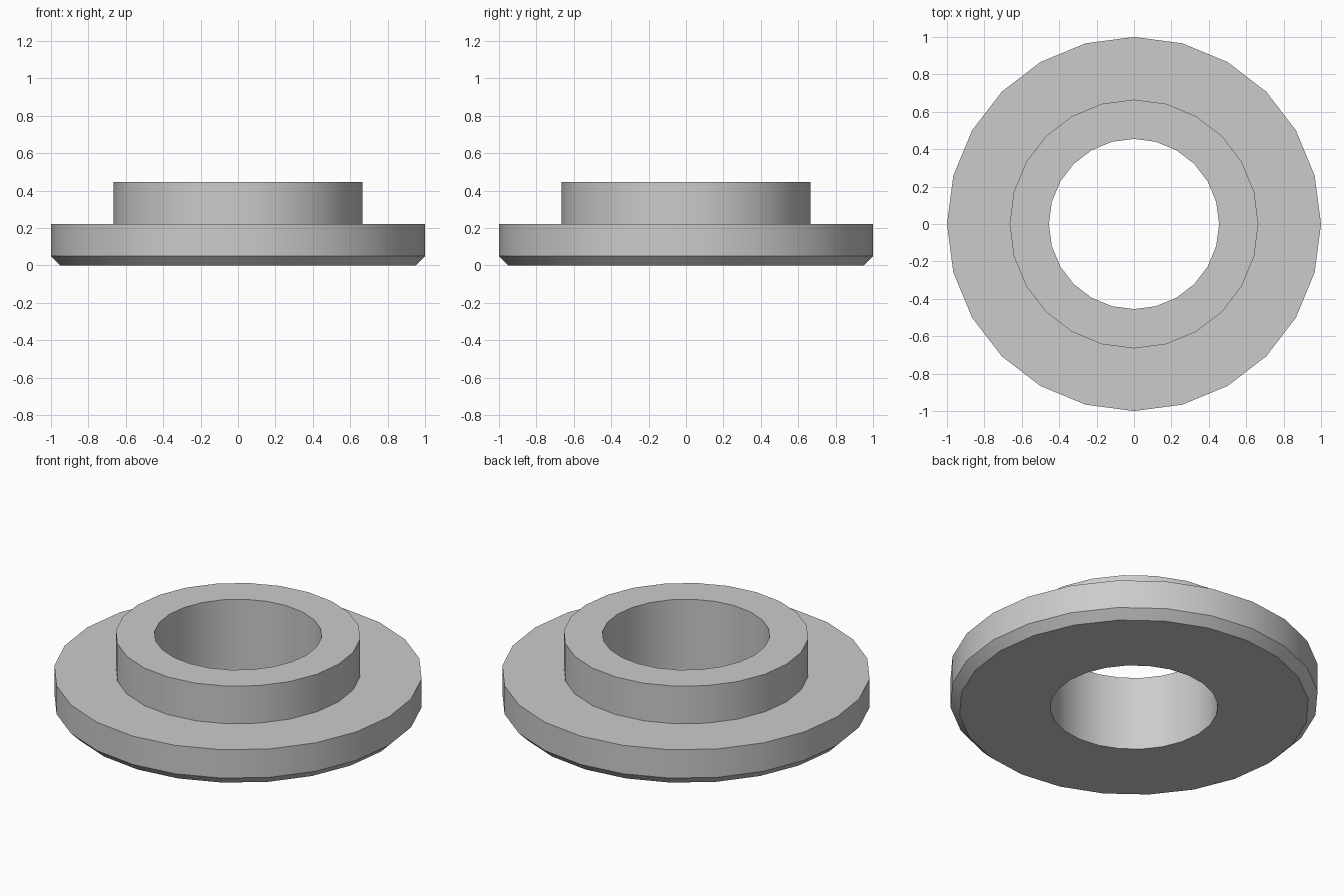
import bpy, bmesh, math
from mathutils import Matrix

cube = bpy.data.objects.get("Cube")
if cube:
    bpy.data.objects.remove(cube, do_unlink=True)

SIDES = 24
BORE, HUB, RIM = 0.455, 0.665, 1.0
FLANGE_TOP, HUB_TOP, CHAMFER = 0.22, 0.445, 0.05

# Plain grey material
grey = bpy.data.materials.new("plain grey")
grey.use_nodes = True
colour = (0.6, 0.6, 0.6, 1)
grey.diffuse_color = colour
grey.node_tree.nodes["Principled BSDF"].inputs["Base Color"].default_value = colour

# Closed half section of the flanged bushing: radius, height
section = [
    (BORE, 0), (RIM - CHAMFER, 0), (RIM, CHAMFER), (RIM, FLANGE_TOP),
    (HUB, FLANGE_TOP), (HUB, HUB_TOP), (BORE, HUB_TOP),
]

# Turn the section around the vertical axis
bm = bmesh.new()
rings = []
for i in range(SIDES):
    turn = Matrix.Rotation(math.tau * i / SIDES, 3, 'Z')
    rings.append([bm.verts.new(turn @ Matrix.Identity(3).col[0] * r
                               + Matrix.Identity(3).col[2] * z) for r, z in section])
for i, ring in enumerate(rings):
    following = rings[(i + 1) % SIDES]
    for j in range(len(section)):
        k = (j + 1) % len(section)
        bm.faces.new((ring[j], following[j], following[k], ring[k]))
bmesh.ops.recalc_face_normals(bm, faces=bm.faces)

mesh = bpy.data.meshes.new("flanged_bushing")
bm.to_mesh(mesh)
bm.free()
mesh.materials.append(grey)
bushing = bpy.data.objects.new("flanged_bushing", mesh)
bpy.context.collection.objects.link(bushing)

# Smooth round walls, sharp rims
bpy.ops.object.select_all(action='DESELECT')
bushing.select_set(True)
bpy.context.view_layer.objects.active = bushing
bpy.ops.object.shade_smooth_by_angle(angle=math.radians(30))
